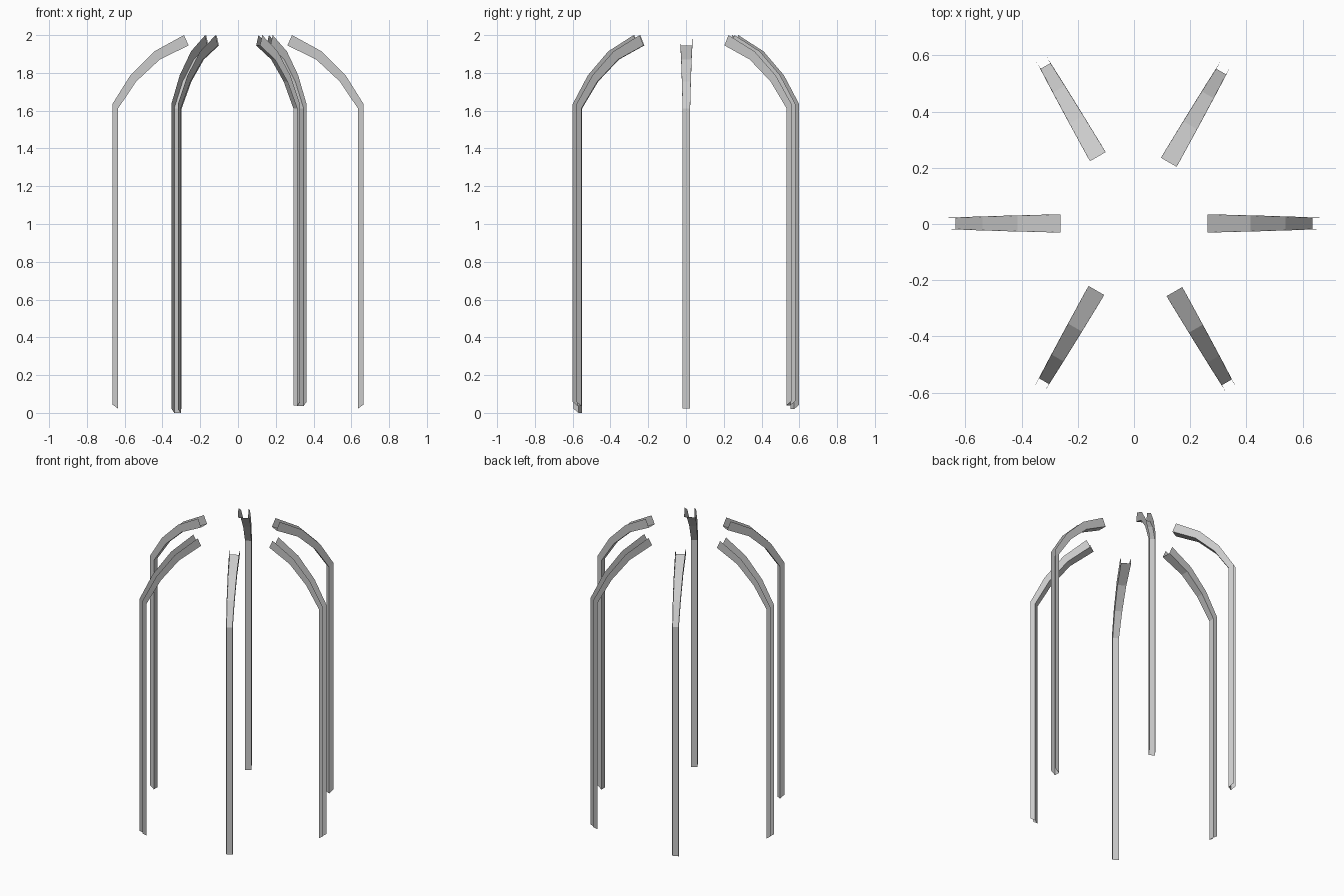
import bpy, bmesh
from math import cos, sin, radians
from mathutils import Matrix, Vector

if "Cube" in bpy.data.objects:
    bpy.data.objects.remove(bpy.data.objects["Cube"])

# Open channel stations: outer radius, outer height, section tilt, depth, half width
ARC = [(0.665, 1.635, 36, 0.038, 0.020),
       (0.570, 1.787, 46, 0.045, 0.024),
       (0.443, 1.914, 56, 0.052, 0.028),
       (0.286, 2.000, 66, 0.060, 0.032)]

# Slightly irregular placement: name, angle, x shift, y shift, inner foot height
RIBS = [("right_rib", 0, 0, 0.002, 0.022),
        ("back_right_rib", 60, -0.007, -0.007, 0.040),
        ("back_left_rib", 120, 0.002, 0.013, 0.020),
        ("left_rib", 180, 0, 0.002, 0.022),
        ("front_left_rib", 240, -0.003, -0.010, 0.0),
        ("front_right_rib", 300, 0.013, -0.014, 0.036)]


def make_rib(name, angle, dx, dy, foot):
    r, z, tilt, depth, half = ARC[0]
    stations = [(r, foot + depth * sin(radians(tilt)), tilt, depth, half)] + ARC
    bm = bmesh.new()
    rows = []
    for r, z, tilt, depth, half in stations:
        t = radians(tilt)
        ri, zi = r - depth * cos(t), z - depth * sin(t)
        pts = [(r, -half, z), (ri, -half, zi), (ri, half, zi), (r, half, z)]
        rows.append([bm.verts.new(p) for p in pts])
    # Web on the inside, two flanges facing outward
    for a, b in zip(rows, rows[1:]):
        for i in range(3):
            bm.faces.new((a[i], a[i + 1], b[i + 1], b[i]))
    bm.transform(Matrix.Translation(Vector((dx, dy, 0)))
                 @ Matrix.Rotation(radians(angle), 4, 'Z'))
    mesh = bpy.data.meshes.new(name)
    bm.to_mesh(mesh)
    bm.free()
    bpy.context.collection.objects.link(bpy.data.objects.new(name, mesh))


for rib in RIBS:
    make_rib(*rib)
